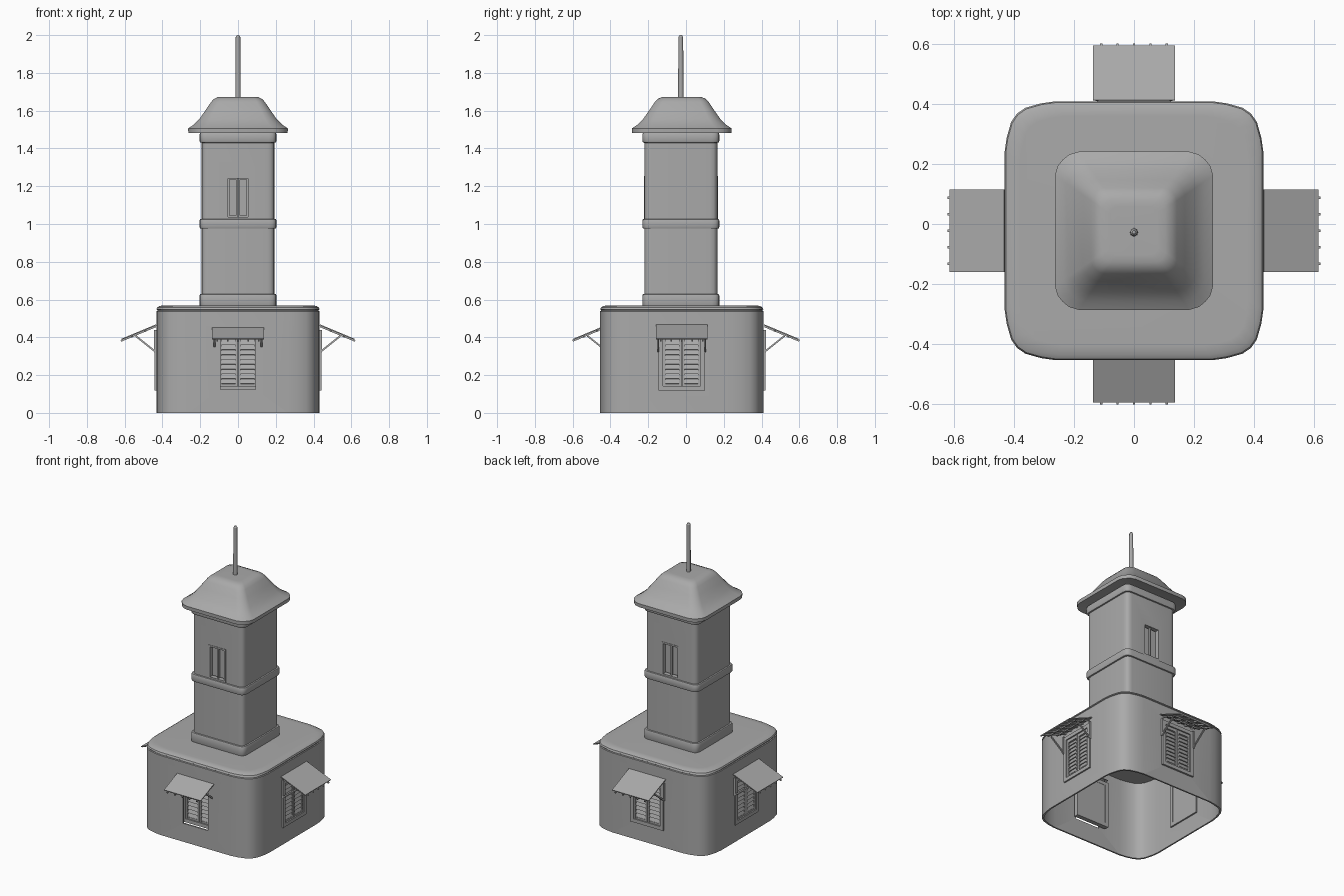
import bpy, bmesh, math
from mathutils import Matrix, Vector

cube = bpy.data.objects.get("Cube")
if cube:
    bpy.data.objects.remove(cube, do_unlink=True)

stone = bpy.data.materials.new("plain_grey")
stone.use_nodes = True
GREY = (0.4, 0.4, 0.4, 1)
stone.diffuse_color = GREY
stone.node_tree.nodes["Principled BSDF"].inputs["Base Color"].default_value = GREY

CY = -0.0225  # building centre in y


def finish(name, bm, matrix=Matrix(), angle=35):
    bmesh.ops.recalc_face_normals(bm, faces=bm.faces)
    me = bpy.data.meshes.new(name)
    bm.to_mesh(me)
    bm.free()
    me.materials.append(stone)
    ob = bpy.data.objects.new(name, me)
    bpy.context.collection.objects.link(ob)
    ob.matrix_world = matrix
    smooth(ob, angle)
    return ob


def activate(ob):
    bpy.ops.object.select_all(action='DESELECT')
    ob.select_set(True)
    bpy.context.view_layer.objects.active = ob


def smooth(ob, angle=35):
    activate(ob)
    bpy.ops.object.shade_smooth_by_angle(angle=math.radians(angle))


def loft(name, corner, profile, cy):
    """Stack rounded-square rings; corner is one quarter of the outline."""
    bm = bmesh.new()
    outline = [Matrix.Rotation(k * math.pi / 2, 2) @ Vector(p) for k in range(4) for p in corner]
    rings = [[bm.verts.new((p.x * r, p.y * r + cy, z)) for p in outline] for r, z in profile]
    n = len(outline)
    for a, b in zip(rings, rings[1:]):
        for i in range(n):
            j = (i + 1) % n
            bm.faces.new((a[i], a[j], b[j], b[i]))
    bm.faces.new(rings[0][::-1])
    bm.faces.new(rings[-1])
    return finish(name, bm)


def box(bm, center, size, tilt=0.0):
    m = Matrix.Translation(center) @ Matrix.Rotation(tilt, 4, 'X') @ Matrix.Diagonal((*size, 1))
    bmesh.ops.create_cube(bm, size=1, matrix=m)


def span(bm, x0, x1, w0, w1, z0, z1):
    """Box between limits; w is the distance outward from the wall."""
    box(bm, ((x0 + x1) / 2, -(w0 + w1) / 2, (z0 + z1) / 2), (x1 - x0, abs(w1 - w0), z1 - z0))


def frame(bm, half, z0, z1, t, w0, w1):
    for s in (-1, 1):
        a, b = sorted((s * half, s * (half - t)))
        span(bm, a, b, w0, w1, z0, z1)
    for a in (z0, z1 - t):
        span(bm, t - half, half - t, w0, w1, a, a + t)


def cut(ob, boxes):
    bm = bmesh.new()
    for center, size in boxes:
        box(bm, center, size)
    cutter = finish("cutter", bm)
    cutter.hide_render = True
    mod = ob.modifiers.new("openings", 'BOOLEAN')
    mod.operation = 'DIFFERENCE'
    mod.solver = 'EXACT'
    mod.object = cutter
    activate(ob)
    bpy.ops.object.modifier_apply(modifier=mod.name)
    bpy.data.objects.remove(cutter, do_unlink=True)
    smooth(ob)


# Hollow ground floor with a softly bowed plan and a grooved flat roof
R = 0.432
plan = [(1, .61), (.984, .72), (.95, .84), (.905, .905), (.84, .95), (.72, .984), (.61, 1)]
base = loft("ground_floor", plan, [
    (R - .01, .53), (R - .01, 0), (R, 0), (R, .538), (R - .005, .541), (R - .005, .545),
    (R, .548), (R - .004, .558), (R - .018, .567), (R - .05, .568)], CY)
hole_z, hole_h, hole_w = 0.262, 0.275, 0.185
cut(base, [((0, CY + s * R, hole_z), (hole_w, .08, hole_h)) for s in (-1, 1)]
    + [((s * R, CY, hole_z), (.08, hole_w, hole_h)) for s in (-1, 1)])

# Tower shaft with three rounded bands
TY, W, B = -0.0275, 0.193, 0.204
shaft_plan = [(1, .8), (.985, .9), (.95, .95), (.9, .985), (.8, 1)]
profile = [(W, .55)]
for low, high in ((.56, .63), (.975, 1.027), (1.43, 1.483)):
    profile += [(W, low), (B - .003, low + .002), (B, low + .01),
                (B, high - .01), (B - .003, high - .002), (W, high)]
tower = loft("tower_shaft", shaft_plan, profile, TY)
cut(tower, [((0, TY + s * W, 1.14), (.126, .06, .225)) for s in (-1, 1)])

# Flared hipped roof
eave_plan = [(1, .7), (.965, .82), (.9, .9), (.82, .965), (.7, 1)]
loft("tower_roof", eave_plan, [
    (.19, 1.5), (.25, 1.484), (.263, 1.482), (.264, 1.506), (.235, 1.525), (.205, 1.555),
    (.17, 1.605), (.143, 1.645), (.128, 1.662), (.105, 1.672), (.08, 1.673)], CY)

# Roof pole with a domed tip
bm = bmesh.new()
for r0, r1, z0, z1 in ((.0145, .0125, 1.665, 1.99), (.0125, .006, 1.99, 2.0)):
    bmesh.ops.create_cone(bm, cap_ends=True, segments=8, radius1=r0, radius2=r1,
                          depth=z1 - z0, matrix=Matrix.Translation((0, TY, (z0 + z1) / 2)))
finish("roof_pole", bm, angle=50)


def shutter_window(side, matrix):
    # Casing around the opening, with a back panel
    bm = bmesh.new()
    frame(bm, .123, .118, .432, .024, -.018, .012)
    span(bm, -.1, .1, -.016, -.012, .14, .41)
    finish(side + "_window_frame", bm, matrix)

    # Two louvred leaves
    bm = bmesh.new()
    for s in (-1, 1):
        for c, wd in ((.008, .012), (.093, .012)):
            span(bm, s * c - wd / 2, s * c + wd / 2, -.012, .004, .142, .408)
        for z0, z1 in ((.142, .154), (.388, .408)):
            a, b = sorted((s * .014, s * .087))
            span(bm, a, b, -.012, .003, z0, z1)
        for i in range(9):
            box(bm, (s * .05, .004, .168 + i * .0255), (.074, .005, .028), -.4)
    finish(side + "_shutters", bm, matrix)

    # Sloping awning on rafters and struts
    slope = math.atan2(.075, .18)
    bm = bmesh.new()
    box(bm, (0, -.094, .428), (.275, .197, .006), slope)
    finish(side + "_awning", bm, matrix)
    bm = bmesh.new()
    for i in range(-2, 3):
        box(bm, (i * .055, -.098, .42), (.008, .2, .01), slope)
    for s in (-1, 1):
        box(bm, (s * .124, -.061, .367), (.009, .13, .009), -math.atan2(.08, .1))
        span(bm, s * .124 - .005, s * .124 + .005, 0, .014, .32, .44)
    for w in (.06, .13):
        box(bm, (0, -w, .458 - w * .417), (.26, .01, .008), slope)
    finish(side + "_awning_supports", bm, matrix)


def tower_window(side, matrix):
    # Recessed casement with two panels and a centre bar
    bm = bmesh.new()
    frame(bm, .064, 1.027, 1.253, .011, -.03, .003)
    span(bm, -.004, .004, -.03, -.008, 1.038, 1.242)
    for s in (-1, 1):
        a, b = sorted((s * .009, s * .048))
        span(bm, a, b, -.03, -.016, 1.044, 1.236)
    finish(side + "_tower_window", bm, matrix)


def placed(x, y, quarter):
    return Matrix.Translation((x, y, 0)) @ Matrix.Rotation(quarter * math.pi / 2, 4, 'Z')


for side, x, y, q in (("front", 0, -.41, 0), ("left", .43, CY, 1),
                      ("back", 0, .41, 2), ("right", -.43, CY, 3)):
    shutter_window(side, placed(x, y, q))
tower_window("front", placed(0, TY - W, 0))
tower_window("back", placed(0, TY + W, 2))
